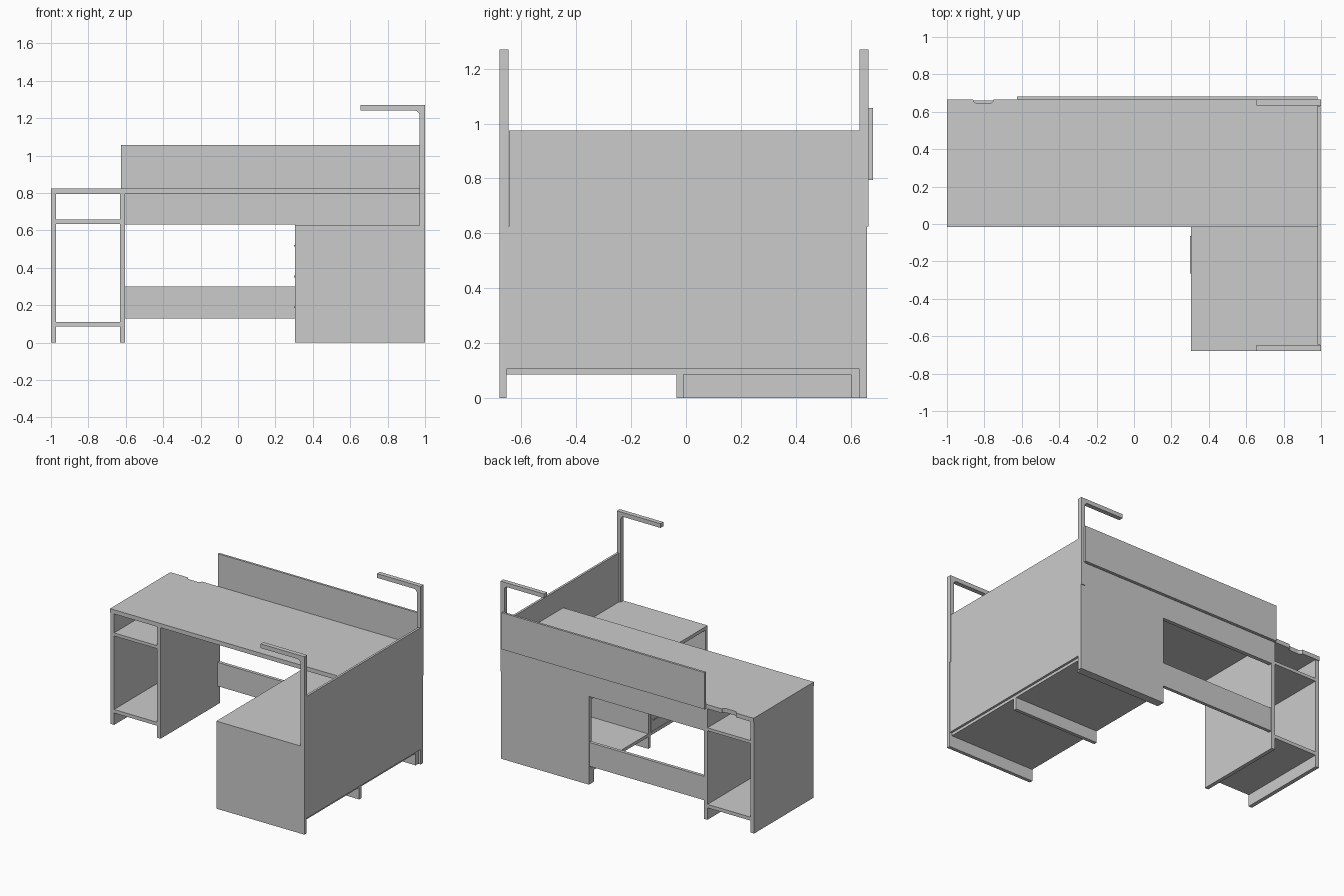
import bpy, bmesh, math

if "Cube" in bpy.data.objects:
    bpy.data.objects.remove(bpy.data.objects["Cube"])


def box(name, x, y, z):
    """Axis-aligned board from (min, max) ranges."""
    bm = bmesh.new()
    bmesh.ops.create_cube(bm, size=1)
    for v in bm.verts:
        v.co = [r[0] + (c + 0.5) * (r[1] - r[0]) for r, c in zip((x, y, z), v.co)]
    return finish(name, bm)


def extrude(name, pts, vec):
    """Flat 3D outline pushed along a vector."""
    bm = bmesh.new()
    face = bm.faces.new([bm.verts.new(p) for p in pts])
    new = bmesh.ops.extrude_face_region(bm, geom=[face])["geom"]
    bmesh.ops.translate(bm, vec=vec, verts=[g for g in new if isinstance(g, bmesh.types.BMVert)])
    bmesh.ops.recalc_face_normals(bm, faces=bm.faces)
    return finish(name, bm)


def finish(name, bm):
    mesh = bpy.data.meshes.new(name)
    bm.to_mesh(mesh)
    bm.free()
    ob = bpy.data.objects.new(name, mesh)
    bpy.context.collection.objects.link(ob)
    return ob


# Main desktop with a cable notch in the back edge
top = [(-1, -0.015), (0.98, -0.015), (0.98, 0.665)]
top += [(-0.805 + 0.055 * math.cos(math.pi * i / 10),
         0.665 - 0.02 * min(1, 1.4 * math.sin(math.pi * i / 10))) for i in range(11)]
top += [(-1, 0.665)]
extrude("desktop", [(x, y, 0.795) for x, y in top], (0, 0, 0.03))

# Left open shelf pedestal
box("pedestal_outer_side", (-1, -0.972), (-0.01, 0.66), (0, 0.795))
box("pedestal_inner_side", (-0.632, -0.604), (-0.01, 0.66), (0, 0.795))
box("pedestal_upper_shelf", (-0.972, -0.632), (-0.01, 0.66), (0.635, 0.657))
box("pedestal_bottom_shelf", (-0.972, -0.632), (-0.01, 0.66), (0.085, 0.11))

# Rear boards
box("modesty_panel", (-0.604, 0.305), (0.632, 0.66), (0.63, 0.795))
box("rear_stretcher", (-0.604, 0.305), (0.632, 0.655), (0.13, 0.30))
back = [(0.305, 0), (1, 0), (1, 0.625), (0.97, 0.625), (0.97, 0.795), (0.305, 0.795)]
extrude("cabinet_back_panel", [(x, 0.632, z) for x, z in back], (0, 0.028, 0))
box("rear_privacy_screen", (-0.625, 0.98), (0.666, 0.682), (0.795, 1.057))

# Right side panel, stepped around the front post
side = [(-0.655, 0.105), (0.632, 0.105), (0.632, 0.975), (-0.645, 0.975), (-0.645, 0.625),
        (-0.655, 0.625)]
extrude("right_side_panel", [(0.982, y, z) for y, z in side], (0.016, 0, 0))

# Low return cabinet
box("cabinet_front_panel", (0.305, 1), (-0.68, -0.655), (0, 0.625))
box("cabinet_top", (0.305, 0.982), (-0.655, 0.632), (0.6, 0.625))
box("cabinet_bottom", (0.305, 0.982), (-0.655, 0.632), (0.085, 0.107))
box("cabinet_divider", (0.305, 0.982), (-0.035, -0.01), (0, 0.6))
box("drawer_partition", (0.305, 0.982), (-0.335, -0.312), (0.107, 0.6))
box("rear_kick_strip", (0.305, 0.982), (0.602, 0.632), (0, 0.085))
box("front_compartment_shelf", (0.32, 0.982), (-0.655, -0.335), (0.345, 0.365))

# Drawers facing the knee space
for i in range(3):
    z = 0.107 + i * 0.1643
    box(f"drawer_front_{i + 1}", (0.305, 0.325), (-0.309, -0.038), (z + 0.002, z + 0.162))
    box(f"drawer_handle_{i + 1}", (0.299, 0.305), (-0.265, -0.065), (z + 0.077, z + 0.087))

# Two posts with overhead arms, rounded inside the corner
arm = [(0.97, 0.625), (1, 0.625), (1, 1.27), (0.655, 1.27), (0.655, 1.24)]
arm += [(0.945 + 0.025 * math.sin(a), 1.215 + 0.025 * math.cos(a))
        for a in (math.pi / 2 * i / 6 for i in range(7))]
for name, y in (("front", -0.68), ("rear", 0.633)):
    extrude(f"{name}_post_and_arm", [(x, y, z) for x, z in arm], (0, 0.032, 0))
